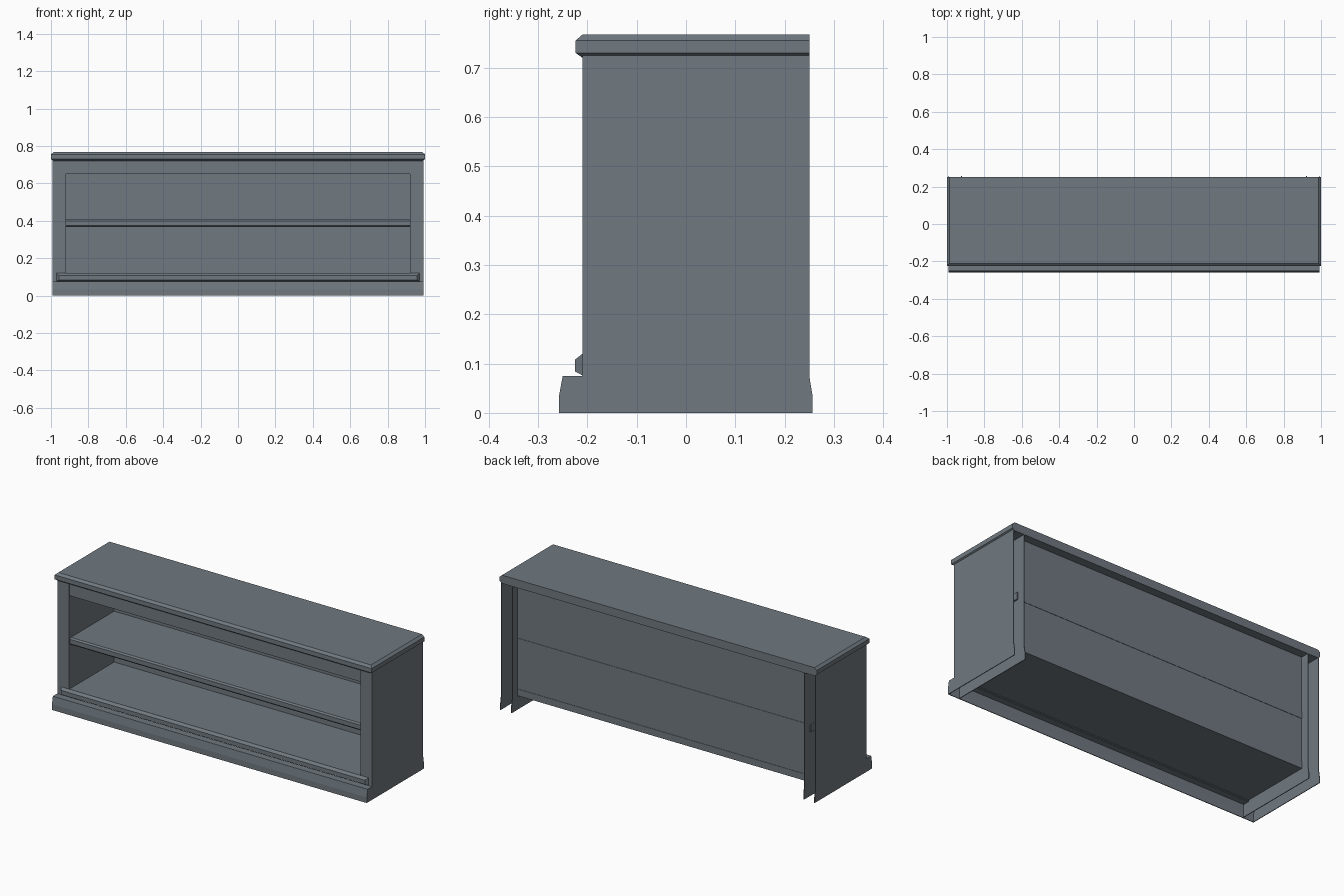
import bpy
import bmesh

if "Cube" in bpy.data.objects:
    bpy.data.objects.remove(bpy.data.objects["Cube"], do_unlink=True)

# One slate grey paint for the whole piece
paint = bpy.data.materials.new("slate_grey")
paint.use_nodes = True
colour = (0.16, 0.19, 0.215, 1)
paint.diffuse_color = colour
shader = next(n for n in paint.node_tree.nodes if n.type == "BSDF_PRINCIPLED")
shader.inputs["Base Color"].default_value = colour
shader.inputs["Roughness"].default_value = 0.8

BODY = 0.993    # outer face of the side panels
INNER = 0.92    # inner face of the bookcase opening
FRONT = -0.21
BACK = 0.25
SHEET = 0.004


def finish(name, bm):
    bmesh.ops.recalc_face_normals(bm, faces=bm.faces)
    mesh = bpy.data.meshes.new(name)
    bm.to_mesh(mesh)
    bm.free()
    mesh.materials.append(paint)
    obj = bpy.data.objects.new(name, mesh)
    bpy.context.collection.objects.link(obj)
    return obj


def loft(name, rings):
    """Join matching closed rings of points and cap both ends."""
    bm = bmesh.new()
    loops = [[bm.verts.new(p) for p in ring] for ring in rings]
    for a, b in zip(loops, loops[1:]):
        for i in range(len(a)):
            j = (i + 1) % len(a)
            bm.faces.new((a[i], a[j], b[j], b[i]))
    bm.faces.new(loops[0])
    bm.faces.new(loops[-1])
    return finish(name, bm)


def extrude_x(name, profile, x0, x1):
    """Sweep a (y, z) outline along x."""
    return loft(name, [[(x, y, z) for y, z in profile] for x in (x0, x1)])


def box(name, x0, x1, y0, y1, z0, z1):
    return extrude_x(name, [(y0, z0), (y1, z0), (y1, z1), (y0, z1)], x0, x1)


# Top slab with bevelled front and end edges, flat at the back
levels = [(0.985, FRONT, 0.72), (1.0, -0.224, 0.73),
          (1.0, -0.224, 0.755), (0.986, FRONT, 0.767)]
loft("top_slab", [[(-x, y, z), (x, y, z), (x, BACK, z), (-x, BACK, z)]
                  for x, y, z in levels])

# Side boxes: flared outer and inner panels joined by a front stile
outer_outline = [(-0.258, 0), (0.257, 0), (0.257, 0.032), (BACK, 0.075),
                 (BACK, 0.725), (FRONT, 0.725), (FRONT, 0.075),
                 (-0.25, 0.075), (-0.258, 0.032)]
inner_outline = [(-0.25, 0), (0.257, 0), (0.257, 0.032), (BACK, 0.075),
                 (BACK, 0.725), (FRONT, 0.725), (FRONT, 0.074),
                 (-0.25, 0.074)]
for side, s in (("right", -1), ("left", 1)):
    extrude_x(side + "_outer_panel", outer_outline, s * (BODY - SHEET), s * BODY)
    extrude_x(side + "_inner_panel", inner_outline, s * INNER, s * (INNER + SHEET))
    box(side + "_stile", s * INNER, s * BODY, FRONT, FRONT + SHEET, 0.075, 0.725)

# Hollow plinth board with sloped top
t = SHEET
plinth = [(-0.258, 0), (-0.258, 0.032), (-0.25, 0.075), (FRONT, 0.075),
          (FRONT, 0.075 - t), (-0.25 + t, 0.075 - t),
          (-0.258 + t, 0.032), (-0.258 + t, 0)]
extrude_x("plinth", plinth, -BODY, BODY)

# Recessed back panel
box("back_panel", -INNER, INNER, 0.198, 0.202, 0.08, 0.725)

# Rail under the top
box("top_rail", -INNER, INNER, FRONT + 0.006, FRONT + 0.03, 0.65, 0.725)

# Shelves: the middle one has a bevelled nose, the bottom one is a flat deck
nose = [(0.204, 0.367), (0.204, 0.408), (-0.192, 0.408), (-0.2, 0.4),
        (-0.2, 0.375), (-0.192, 0.367)]
extrude_x("middle_shelf", nose, -INNER - 0.012, INNER + 0.012)
box("bottom_shelf", -INNER, INNER, FRONT, 0.204, 0.08, 0.118)

# Bevelled moulding along the front of the bottom shelf
steps = [(0.956, FRONT, 0.076, 0.12), (0.97, -0.224, 0.084, 0.108)]
loft("bottom_moulding",
     [[(-0.97, FRONT + 0.003, 0.076), (0.97, FRONT + 0.003, 0.076),
       (0.97, FRONT + 0.003, 0.12), (-0.97, FRONT + 0.003, 0.12)],
      [(-0.97, FRONT, 0.076), (0.97, FRONT, 0.076),
       (0.97, FRONT, 0.12), (-0.97, FRONT, 0.12)],
      [(-0.958, -0.225, 0.084), (0.958, -0.225, 0.084),
       (0.958, -0.225, 0.108), (-0.958, -0.225, 0.108)]])
